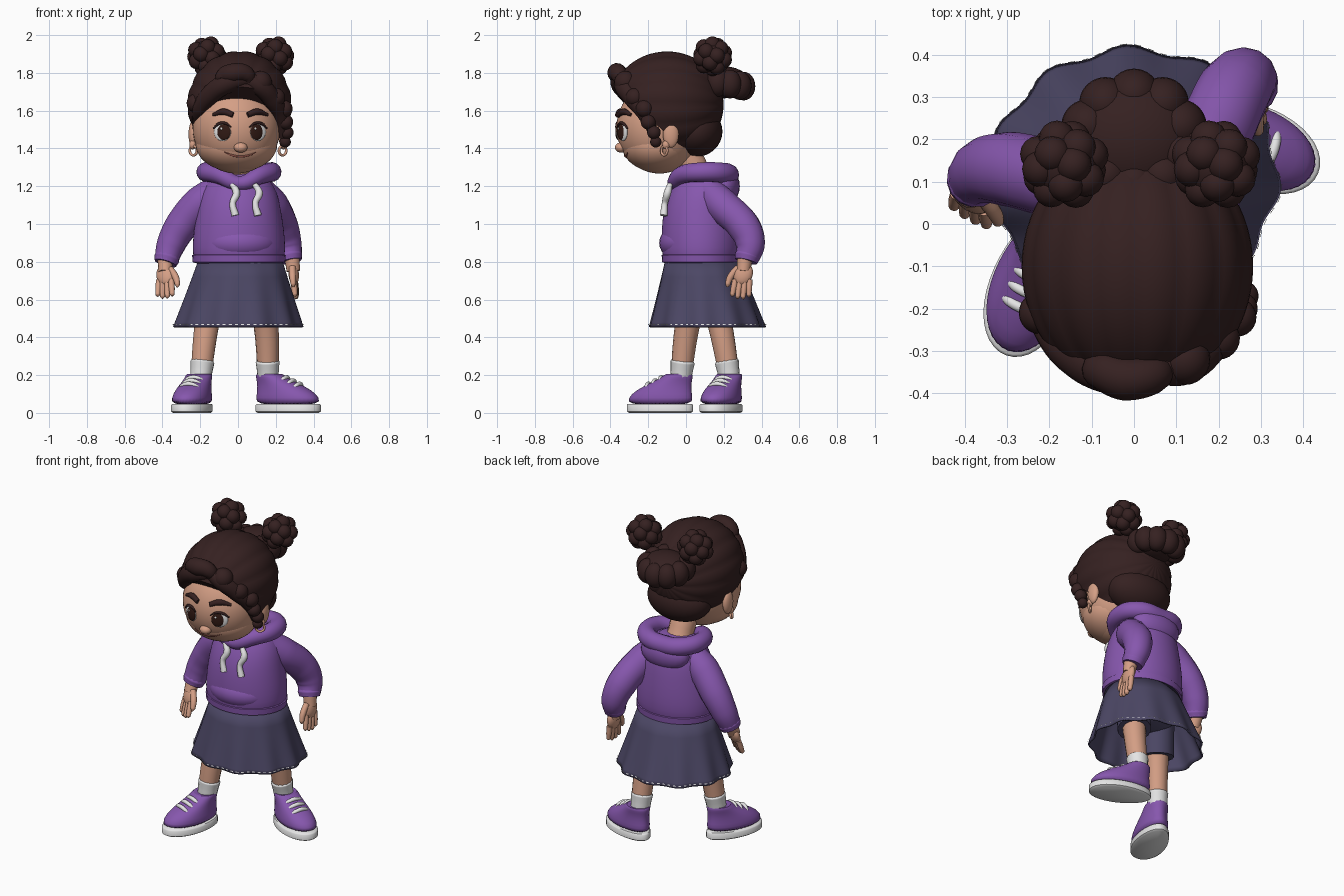
import bpy, bmesh, math
from math import sin, cos, pi, sqrt
from mathutils import Matrix, Vector

cube = bpy.data.objects.get("Cube")
if cube:
    bpy.data.objects.remove(cube, do_unlink=True)

def material(name, r, g, b):
    m = bpy.data.materials.new(name)
    m.use_nodes = True
    m.diffuse_color = (r, g, b, 1)
    m.node_tree.nodes["Principled BSDF"].inputs["Base Color"].default_value = (r, g, b, 1)
    return m

HAIR = material("dark brown hair", .036, .015, .015)
SKIN = material("skin", .66, .345, .235)
PURPLE = material("purple cloth", .24, .095, .42)
SLATE = material("slate skirt cloth", .072, .063, .13)
WHITE = material("white", .78, .78, .78)
IRIS = material("brown iris", .03, .01, .007)
LIP = material("lip line", .25, .08, .06)

def new_object(name, data):
    ob = bpy.data.objects.new(name, data)
    bpy.context.collection.objects.link(ob)
    bpy.ops.object.select_all(action='DESELECT')
    ob.select_set(True)
    bpy.context.view_layer.objects.active = ob

def finish(mat):
    ob = bpy.context.view_layer.objects.active
    ob.data.materials.append(mat)
    bpy.ops.object.shade_smooth_by_angle(angle=math.radians(50))
    return ob

def from_bmesh(name, bm, mat):
    bmesh.ops.recalc_face_normals(bm, faces=bm.faces)
    me = bpy.data.meshes.new(name)
    bm.to_mesh(me)
    bm.free()
    new_object(name, me)
    return finish(mat)

# One mesh of ellipsoids, each given as (centre, radii)
def balls(name, items, mat, seg=24, basis=Matrix()):
    bm = bmesh.new()
    for loc, rad in items:
        rad = (rad,) * 3 if isinstance(rad, float) else rad
        bmesh.ops.create_uvsphere(bm, u_segments=seg, v_segments=seg // 2, radius=1,
                                  matrix=Matrix.Translation(loc) @ basis @ Matrix.Diagonal((*rad, 1)))
    return from_bmesh(name, bm, mat)

# Round tube along a smooth path
def tube(name, pts, radii, mat, closed=False):
    cu = bpy.data.curves.new(name, 'CURVE')
    cu.dimensions, cu.bevel_depth, cu.bevel_resolution = '3D', 1, 5
    cu.resolution_u, cu.use_fill_caps = 8, True
    sp = cu.splines.new('BEZIER')
    sp.bezier_points.add(len(pts) - 1)
    sp.use_cyclic_u = closed
    radii = [radii] * len(pts) if isinstance(radii, float) else radii
    for bp, p, r in zip(sp.bezier_points, pts, radii):
        bp.co, bp.radius = p, r
        bp.handle_left_type = bp.handle_right_type = 'AUTO'
    new_object(name, cu)
    bpy.ops.object.convert(target='MESH')
    return finish(mat)

# Skin through ellipses given as (cx, cy, z, rx, ry)
def loft(name, rings, mat, n=32, shape=lambda a, z: (1, 1), caps=True, step=1):
    bm, rows, angles = bmesh.new(), [], [2 * pi * k / n for k in range(n)]
    for cx, cy, z, rx, ry in rings:
        rows.append([bm.verts.new((cx + rx * shape(a, z)[0] * cos(a), cy + ry * shape(a, z)[1] * sin(a), z))
                     for a in angles])
    for lo, hi in zip(rows, rows[1:]):
        for k in range(0, n, step):
            bm.faces.new((lo[k], lo[(k + 1) % n], hi[(k + 1) % n], hi[k]))
    if caps:
        bm.faces.new(rows[0])
        bm.faces.new(rows[-1])
    return from_bmesh(name, bm, mat)

# Head: face, nose, neck, mouth
FC, FR, MID = Vector((-.008, -.14, 1.51)), Vector((.232, .228, .243)), .012
def on_face(x, z, lift=0.0):
    d = 1 - ((x - FC.x) / FR.x) ** 2 - ((z - FC.z) / FR.z) ** 2
    return Vector((x, FC.y - FR.y * sqrt(max(d, 0)) - lift, z))
balls("face", [(FC, FR), ((-.008, -.15, 1.42), (.215, .19, .145))], SKIN, 48)
balls("nose", [(on_face(.014, 1.405, 0), (.036, .032, .027))], SKIN)
tube("neck", [(0, .09, 1.15), (0, .05, 1.28), (0, -.03, 1.42)], [.1, .075, .08], SKIN)
tube("mouth", [on_face(MID + x, 1.358 + 3.2 * x * x, .002) for x in (-.085, -.04, 0, .04, .085)],
     [.003, .006, .006, .006, .003], LIP)

# Eyes, brows, ears and earrings
for s, side in ((-1, "right"), (1, "left")):
    eye = MID + s * .09
    aim = Matrix.Rotation(math.asin((eye - FC.x) / FR.x), 4, 'Z')
    balls(side + "_eye_white", [(on_face(eye + s * .004, 1.487, -.004), (.047, .011, .048))], WHITE, 24, aim)
    balls(side + "_iris", [(on_face(eye - s * .003, 1.487, .003), (.037, .009, .042))], IRIS, 24, aim)
    balls(side + "_eye_glint", [(on_face(eye - .01, 1.505, .01), (.007, .004, .007))], WHITE, 12, aim)
    tube(side + "_eyelash", [on_face(eye + s * x, z, .006) for x, z in
                             ((-.043, 1.512), (-.01, 1.534), (.025, 1.53), (.052, 1.505))],
         [.003, .007, .008, .004], HAIR)
    tube(side + "_brow", [on_face(MID + s * x, z, .004) for x, z in
                          ((.038, 1.577), (.088, 1.594), (.145, 1.578))], [.014, .018, .008], HAIR)
    balls(side + "_ear", [((s * .238, -.08, 1.475), (.024, .042, .072)),
                          ((s * .24, -.105, 1.42), (.018, .02, .025))], SKIN)
    turns = [pi * i / 3 for i in range(6)]
    tube(side + "_earring", [(s * (.236 + .019 * cos(a)), -.115 + .015 * cos(a), 1.388 + .024 * sin(a))
                             for a in turns], .007, SKIN, closed=True)

# Combed hair cap: strands run front to back, cut along a sloping hairline
bm = bmesh.new()
bmesh.ops.create_uvsphere(bm, u_segments=96, v_segments=32, radius=1)
for v in bm.verts:
    k = 1 + .024 * abs(sin(8 * math.atan2(v.co.y, v.co.x))) * sqrt(max(0, 1 - v.co.z ** 2))
    v.co = (.008 + .27 * k * v.co.x, -.1 - .298 * k * v.co.z, 1.632 + .278 * k * v.co.y)
bmesh.ops.bisect_plane(bm, geom=bm.verts[:] + bm.edges[:] + bm.faces[:], plane_co=(0, -.09, 1.467),
                       plane_no=(0, -.66, -.75), clear_outer=True)
bmesh.ops.holes_fill(bm, edges=[e for e in bm.edges if e.is_boundary])
from_bmesh("hair_cap", bm, HAIR)
balls("nape_hair", [((.008, .05, 1.49), (.205, .143, .135))], HAIR, 32)

# Swept fringe and side curls
tube("right_fringe", [(.05, -.33, 1.775), (-.06, -.345, 1.745), (-.14, -.305, 1.69),
                      (-.2, -.24, 1.61), (-.228, -.17, 1.53)], [.05, .055, .052, .042, .01], HAIR)
tube("left_fringe", [(.03, -.33, 1.775), (.11, -.33, 1.735), (.18, -.275, 1.66),
                     (.226, -.21, 1.57), (.235, -.165, 1.46)], [.04, .052, .05, .04, .02], HAIR)
tube("front_swirl", [(.06, -.335, 1.74), (.045, -.355, 1.79), (-.02, -.365, 1.8),
                     (-.08, -.345, 1.77), (-.07, -.355, 1.745)], [.03, .045, .052, .045, .025], HAIR)
balls("side_curls", [((.2, -.27, 1.67), .05), ((.243, -.22, 1.61), .046), ((.252, -.2, 1.54), .04),
                     ((.258, -.17, 1.485), .036), ((.25, -.16, 1.435), .03),
                     ((-.222, -.21, 1.64), .05), ((.12, -.32, 1.75), .06)], HAIR)

# Knotted buns, with lobes spread evenly over a ball
for x, side in ((-.165, "right"), (.193, "left")):
    knot = [((x, .14, 1.888), .085)]
    for i in range(18):
        h, a = (17 - 2 * i) / 18, i * 2.4
        q = .066 * sqrt(1 - h * h)
        knot.append(((x + q * cos(a), .14 + q * sin(a), 1.888 + .066 * h), .043))
    balls(side + "_bun", knot, HAIR, 16)
rear = [((0, .2, 1.75), (.145, .135, .085))]
for i in range(10):
    a = pi * i / 5 + pi / 2
    rear.append(((.115 * cos(a), .2 + .105 * sin(a), 1.745 - .015 * sin(a)), (.062, .062, .076)))
balls("rear_braided_bun", rear, HAIR)

# Hoodie body, hem, pocket, hood and drawstrings
body = loft("hoodie_body", [(.005, .08, .8, .22, .18), (.005, .08, .805, .24, .2), (.005, .08, .87, .248, .212),
                            (.005, .08, .97, .24, .21), (.005, .08, 1.08, .222, .2), (.005, .09, 1.17, .205, .178),
                            (.005, .095, 1.24, .16, .145), (.005, .1, 1.29, .1, .1)], PURPLE)
body.modifiers.new("smooth", 'SUBSURF').levels = 1
loft("hoodie_hem", [(.005, .08, z, .245 + d, .206 + d) for z, d in
                    ((.792, -.02), (.798, 0), (.835, .003), (.843, -.01))], PURPLE)
balls("front_pocket", [((.01, .03, .9), (.205, .172, .115))], PURPLE, 32)
tube("hood_collar", [(.01, -.06, 1.215), (.12, -.02, 1.26), (.178, .09, 1.275), (.13, .2, 1.27),
                     (.005, .225, 1.26), (-.12, .2, 1.27), (-.168, .09, 1.275), (-.1, -.02, 1.26)],
     [.038, .048, .052, .054, .056, .054, .052, .048], PURPLE, closed=True)
balls("hood_back", [((.005, .2, 1.2), (.16, .085, .1))], PURPLE)
for x, side in ((-.02, "right"), (.1, "left")):
    tube(side + "_drawstring", [(x - .012, -.085, 1.21), (x + .012, -.098, 1.165), (x - .008, -.112, 1.11),
                                (x + .006, -.118, 1.045)], [.014, .02, .016, .02], WHITE)

# Sleeves, cuffs and hands: path, wrist, hand direction, finger spread
ARMS = {"right": ([(-.11, .1, 1.18), (-.2, .11, 1.11), (-.3, .13, .99), (-.355, .125, .89), (-.382, .1, .8)],
                  (-.385, .09, .79), (-.01, -.42, -1), (.87, -.5, 0)),
        "left": ([(.11, .11, 1.18), (.175, .19, 1.1), (.235, .31, .98), (.262, .34, .89), (.278, .32, .81)],
                 (.288, .31, .8), (.1, -.12, -1), (-.1, -1, 0))}
for side, (path, wrist, down, spread) in ARMS.items():
    tube(side + "_sleeve", path, [.08, .092, .088, .077, .062], PURPLE)
    end = Vector(path[-1])
    axis = (end - Vector(path[-2])).normalized()
    tube(side + "_cuff", [end - axis * .04, end - axis * .02, end + axis * .008], [.062, .068, .06], PURPLE)
    w, d, s = Vector(wrist), Vector(down).normalized(), Vector(spread).normalized()
    basis = Matrix((s, d.cross(s), d)).transposed().to_4x4()
    balls(side + "_palm", [(w + d * .065, (.052, .028, .062))], SKIN, 20, basis)
    tube(side + "_wrist", [w - d * .04, w + d * .05], [.042, .036], SKIN)
    for i in range(4):
        o = s * (i - 1.5) * .025
        base, reach = w + d * .095 + o, d * (.11 - .012 * abs(i - 1.4))
        tube(f"{side}_finger_{i + 1}", [base + reach * t + o * .2 * t for t in (0, .5, .9, 1)],
             [.016, .016, .013, .005], SKIN)
    tube(side + "_thumb", [w + d * t + s * u for t, u in ((.03, .03), (.08, .065), (.12, .075), (.135, .075))],
         [.018, .018, .014, .005], SKIN)

# Flared skirt with wavy hem, stitching and shorts
def wave(a, z):
    return (1 + max(0, .8 - z) * .09 * cos(11 * a + 1),) * 2
def skirt_ring(z, out=0.0):
    t = (.81 - z) / .35
    return .012 - .012 * t, .085 + .025 * t, z, .222 + .115 * t + out, .195 + .108 * t + out
skirt = loft("skirt", [skirt_ring(z) for z in (.455, .48, .56, .64, .72, .81)], SLATE, 132, wave, False)
skirt.modifiers.new("cloth", 'SOLIDIFY').thickness = .01
loft("skirt_stitching", [skirt_ring(z, .006) for z in (.466, .471)], WHITE, 132, wave, False, 2)
balls("shorts_seat", [((0, .09, .7), (.2, .17, .12))], SLATE)

# Legs, socks and shoes; each shoe is built toe to -y and turned about the ankle
def toe_wide(a, z):
    return 1 - .13 * sin(a), 1
LEGS = {"right": ((-.13, .05, .7), (-.172, 0, .42), (-.2, -.03, .16), -.35),
        "left": ((.12, .13, .7), (.152, .19, .42), (.16, .235, .16), 1.17)}
for side, (*joints, turn) in LEGS.items():
    hip, knee, ankle = map(Vector, joints)
    tube(side + "_leg", [hip, knee, ankle], [.08, .064, .054], SKIN)
    tube(side + "_shorts_leg", [hip, knee.lerp(hip, .25)], [.1, .098], SLATE)
    tube(side + "_sock", [ankle.lerp(knee, t) for t in (0, .25, .42, .45)], [.054, .059, .064, .058], WHITE)
    parts = [loft(side + "_sole", [(0, -.114, z, .097 + d, .184 + d) for z, d in
                                   ((0, -.012), (.008, 0), (.04, 0), (.047, -.006))], WHITE, 40, toe_wide),
             loft(side + "_upper", [(0, -.114, .04, .095, .182), (0, -.112, .08, .094, .178),
                                    (0, -.094, .12, .086, .154), (0, -.05, .16, .074, .11), (0, -.014, .19, .07, .082),
                                    (0, -.006, .21, .067, .07), (0, -.004, .2, .05, .05)], PURPLE, 40, toe_wide)]
    parts[1].modifiers.new("smooth", 'SUBSURF').levels = 1
    for i, (y, z) in enumerate(((-.103, .183), (-.14, .166), (-.178, .149))):
        lace = [(-.058, y + .015, z - .028), (-.025, y, z), (.025, y, z), (.058, y + .015, z - .028)]
        parts.append(tube(f"{side}_lace_{i + 1}", lace, .012, WHITE))
    for p in parts:
        p.location, p.rotation_euler.z = (ankle.x, ankle.y, 0), turn
